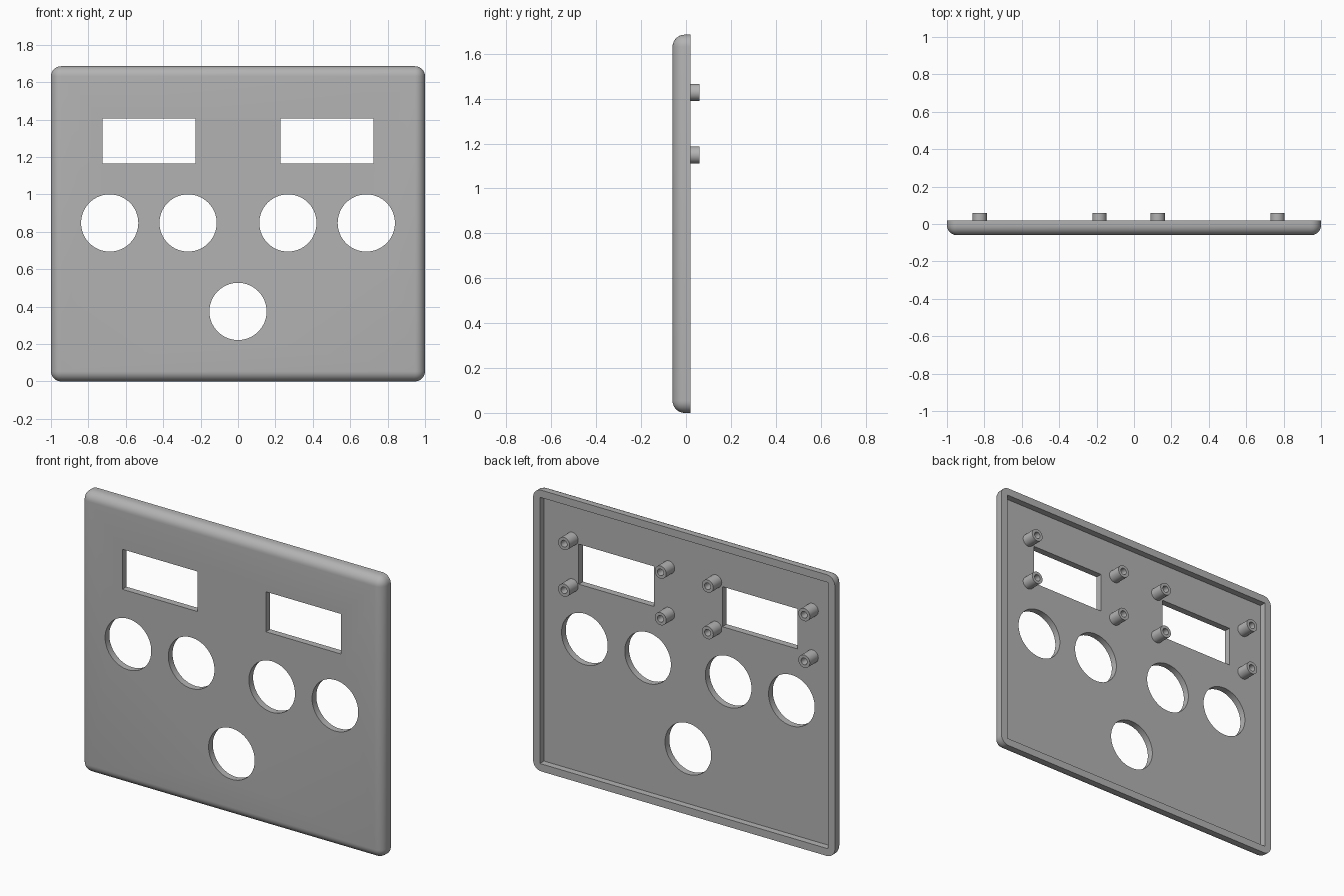
import bpy, bmesh, math
from mathutils import Matrix, Vector

cube = bpy.data.objects.get("Cube")
if cube:
    bpy.data.objects.remove(cube, do_unlink=True)

W, H = 2.0, 1.685                       # panel width and height
FRONT, FLOOR, BACK, PEG_END = -0.06, -0.02, 0.019, 0.06
ROUND, RIM = 0.054, 0.045
HOLE_R, PEG_R, BORE_R = 0.153, 0.038, 0.02

grey = bpy.data.materials.new("panel grey")
grey.use_nodes = True
grey.diffuse_color = (0.45, 0.45, 0.45, 1)
grey.node_tree.nodes["Principled BSDF"].inputs["Base Color"].default_value = grey.diffuse_color


def add_box(bm, x0, x1, y0, y1, z0, z1):
    mat = (Matrix.Translation(((x0 + x1) / 2, (y0 + y1) / 2, (z0 + z1) / 2))
           @ Matrix.Diagonal((x1 - x0, y1 - y0, z1 - z0, 1)))
    bmesh.ops.create_cube(bm, size=1, matrix=mat)


def add_cylinder(bm, x, z, r, y0, y1, sides):
    mat = Matrix.Translation((x, (y0 + y1) / 2, z)) @ Matrix.Rotation(math.pi / 2, 4, "X")
    bmesh.ops.create_cone(bm, cap_ends=True, segments=sides, radius1=r, radius2=r,
                          depth=y1 - y0, matrix=mat)


def make_object(name, bm):
    bmesh.ops.recalc_face_normals(bm, faces=bm.faces)
    mesh = bpy.data.meshes.new(name)
    bm.to_mesh(mesh)
    bm.free()
    mesh.materials.append(grey)
    obj = bpy.data.objects.new(name, mesh)
    bpy.context.collection.objects.link(obj)
    return obj


def select_only(obj):
    bpy.ops.object.select_all(action="DESELECT")
    obj.select_set(True)
    bpy.context.view_layer.objects.active = obj


def cut(target, cutter):
    mod = target.modifiers.new("cut", "BOOLEAN")
    mod.operation, mod.solver, mod.object = "DIFFERENCE", "EXACT", cutter
    select_only(target)
    bpy.ops.object.modifier_apply(modifier=mod.name)
    bpy.data.objects.remove(cutter, do_unlink=True)


# Panel: rounded everywhere except around the flat back edge
bm = bmesh.new()
add_box(bm, -W / 2, W / 2, FRONT, BACK, 0, H)
edges = [e for e in bm.edges if any(v.co.y < 0 for v in e.verts)]
bmesh.ops.bevel(bm, geom=edges, offset=ROUND, segments=8, profile=0.5, affect="EDGES")
panel = make_object("panel", bm)

# Shallow recess in the back
bm = bmesh.new()
add_box(bm, RIM - W / 2, W / 2 - RIM, FLOOR, BACK + 0.1, RIM, H - RIM)
cut(panel, make_object("recess_cutter", bm))

# Two display windows and five round holes
bm = bmesh.new()
for side in (-1, 1):
    x0, x1 = sorted((side * 0.227, side * 0.725))
    add_box(bm, x0, x1, -0.2, 0.2, 1.166, 1.406)
    for x in (0.267, 0.686):
        add_cylinder(bm, side * x, 0.847, HOLE_R, -0.2, 0.2, 64)
add_cylinder(bm, 0, 0.374, HOLE_R, -0.2, 0.2, 64)
cut(panel, make_object("hole_cutter", bm))
select_only(panel)
bpy.ops.object.shade_smooth_by_angle(angle=math.radians(30))

# Hollow mounting pegs around each window
for label, xs in (("right", (-0.825, -0.185)), ("left", (0.127, 0.767))):
    for i, x in enumerate(xs):
        for row, z in (("lower", 1.149), ("upper", 1.428)):
            bm = bmesh.new()
            add_cylinder(bm, x, z, PEG_R, FLOOR - 0.005, PEG_END, 32)
            bm.normal_update()
            cap = max(bm.faces, key=lambda f: f.calc_center_median().y)
            bmesh.ops.inset_region(bm, faces=[cap], thickness=PEG_R - BORE_R)
            inner = bmesh.ops.extrude_face_region(bm, geom=[cap])["geom"]
            bmesh.ops.delete(bm, geom=[cap], context="FACES_ONLY")
            bmesh.ops.translate(bm, vec=Vector((0, FLOOR - PEG_END + 0.002, 0)),
                                verts=[v for v in inner if isinstance(v, bmesh.types.BMVert)])
            peg = make_object(f"{label}_{row}_peg_{i + 1}", bm)
            select_only(peg)
            bpy.ops.object.shade_smooth_by_angle(angle=math.radians(30))
